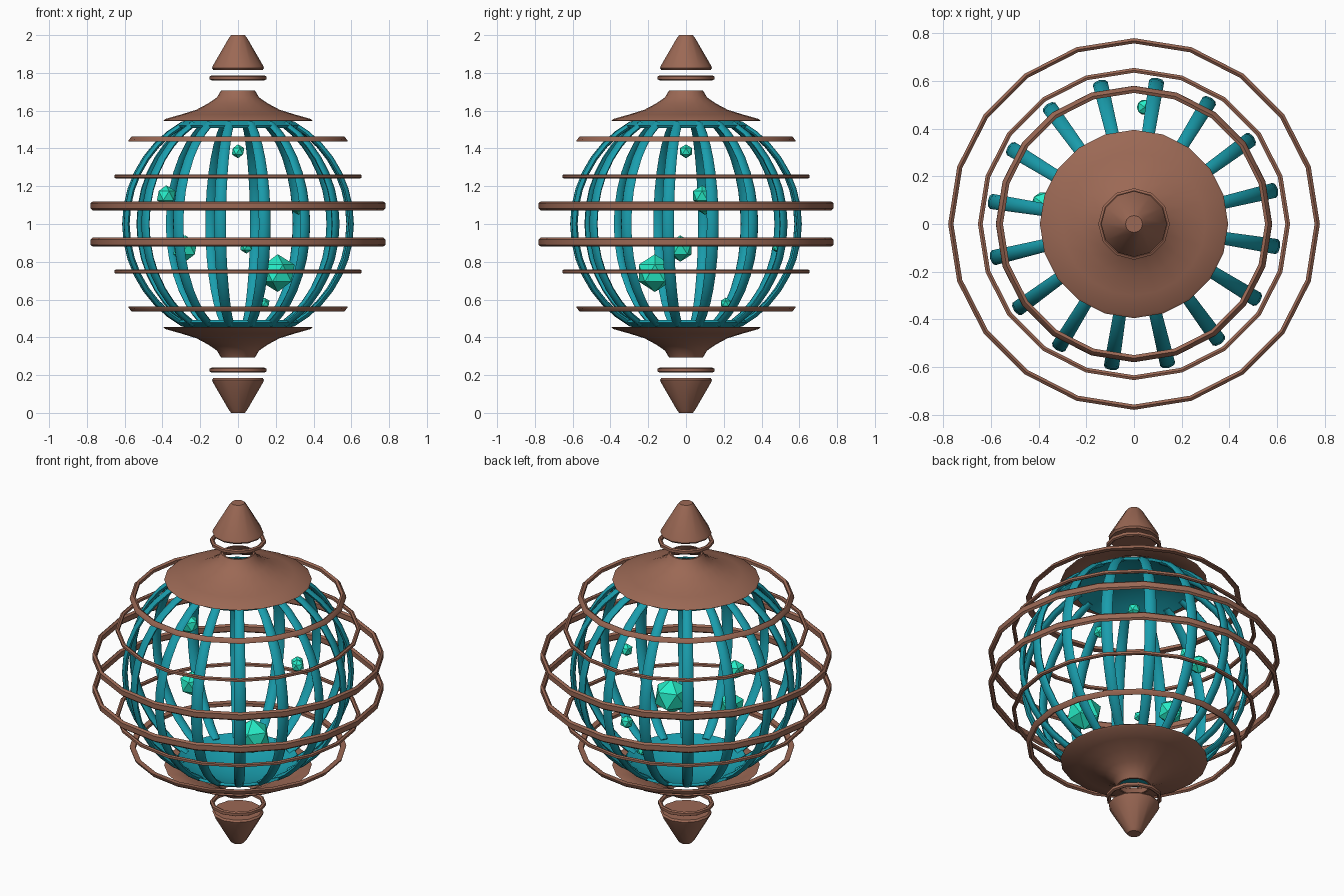
import bpy, bmesh
from math import sin, cos, pi, radians, sqrt, asin

if "Cube" in bpy.data.objects:
    bpy.data.objects.remove(bpy.data.objects["Cube"])


def material(name, rgb):
    m = bpy.data.materials.new(name)
    m.diffuse_color = (*rgb, 1)
    m.use_nodes = True
    m.node_tree.nodes["Principled BSDF"].inputs["Base Color"].default_value = m.diffuse_color
    return m


BROWN = material("brown", (0.33, 0.14, 0.09))
TEAL = material("teal", (0.01, 0.34, 0.42))
GREEN = material("green", (0.02, 0.85, 0.58))


def finish(name, bm, mat, smooth=None):
    bmesh.ops.remove_doubles(bm, verts=bm.verts, dist=1e-5)
    bmesh.ops.recalc_face_normals(bm, faces=bm.faces)
    me = bpy.data.meshes.new(name)
    bm.to_mesh(me)
    bm.free()
    me.materials.append(mat)
    ob = bpy.data.objects.new(name, me)
    bpy.context.collection.objects.link(ob)
    if smooth:
        bpy.ops.object.select_all(action='DESELECT')
        ob.select_set(True)
        bpy.context.view_layer.objects.active = ob
        bpy.ops.object.shade_smooth_by_angle(angle=radians(smooth))
    return ob


def lathe(name, profile, mat, sides, closed=True, smooth=40):
    """Revolve (radius, z) points around the z axis."""
    bm = bmesh.new()
    rows = [[bm.verts.new((r * cos(2 * pi * i / sides), r * sin(2 * pi * i / sides), z))
             for r, z in profile] for i in range(sides)]
    n = len(profile)
    for i in range(sides):
        a, b = rows[i], rows[(i + 1) % sides]
        for j in range(n if closed else n - 1):
            k = (j + 1) % n
            bm.faces.new((a[j], b[j], b[k], a[k]))
    bmesh.ops.dissolve_degenerate(bm, edges=bm.edges, dist=1e-6)
    return finish(name, bm, mat, smooth)


def ring(name, radius, z, thick, tall, sides=20):
    """Hoop with a rounded six-sided section; radius is the outer one."""
    w, h = thick / 2, tall / 2
    c = radius - w
    lathe(name, [(c + w, z - h * .6), (c + w, z + h * .6), (c, z + h),
                 (c - w, z + h * .6), (c - w, z - h * .6), (c, z - h)], BROWN, sides)


# Parts mirrored above and below the middle
for side, s in (("upper", 1), ("lower", -1)):
    def up(pts):
        return [(r, 1 + s * d) for r, d in pts]

    # Hoops around the cage
    ring(side + "_middle_hoop", 0.78, 1 + s * 0.096, 0.022, 0.048)
    ring(side + "_thin_hoop", 0.655, 1 + s * 0.252, 0.020, 0.022)
    lathe(side + "_outer_hoop", up([(0.58, 0.436), (0.578, 0.446), (0.563, 0.462),
                                    (0.55, 0.455), (0.55, 0.438)]), BROWN, 20)
    # Flared plate with open neck
    lathe(side + "_plate", up([(0.385, 0.544), (0.395, 0.548), (0.385, 0.556),
                               (0.30, 0.580), (0.22, 0.605), (0.155, 0.640),
                               (0.112, 0.670), (0.090, 0.706), (0.080, 0.706),
                               (0.100, 0.665), (0.145, 0.630), (0.22, 0.593),
                               (0.30, 0.566)]), BROWN, 20, smooth=45)
    # Floating collar and pointed finial
    ring(side + "_collar", 0.15, 1 + s * 0.774, 0.02, 0.026, 12)
    lathe(side + "_finial", up([(0, 0.815), (0.13, 0.815), (0.138, 0.825), (0.132, 0.84),
                                (0.048, 0.985), (0.036, 1.0), (0, 1.0)]),
          BROWN, 12, closed=False)
    # Shallow dome closing the cage under the plate
    R, start = 0.617, asin(0.522 / 0.617)
    outer = [(R * cos(start + (pi / 2 - start) * i / 4),
              R * sin(start + (pi / 2 - start) * i / 4)) for i in range(4)] + [(0, R)]
    inner = [(r * 0.975, d * 0.975) for r, d in reversed(outer)]
    lathe(side + "_dome", up(outer + inner), TEAL, 32)

# Curved cage ribs, narrowing towards the ends
R_RIB, STEPS, END = 0.606, 14, asin(0.53 / 0.606)
section = [(cos(2 * pi * k / 8), sin(2 * pi * k / 8)) for k in range(8)]
for n in range(16):
    a = radians(13.5 + 22.5 * n)
    bm = bmesh.new()
    loops = []
    for i in range(STEPS + 1):
        t = END * (2 * i / STEPS - 1)
        width = 0.018 + 0.014 * cos(t)
        loop = []
        for p, q in section:
            rad = R_RIB + 0.015 * p
            x, y, z = rad * cos(t), width * q, rad * sin(t)
            loop.append(bm.verts.new((x * cos(a) - y * sin(a),
                                      x * sin(a) + y * cos(a), 1 + z)))
        loops.append(loop)
    for u, v in zip(loops, loops[1:]):
        for k in range(8):
            m = (k + 1) % 8
            bm.faces.new((u[k], u[m], v[m], v[k]))
    bm.faces.new(loops[0])
    bm.faces.new(loops[-1])
    finish("cage_rib_%02d" % (n + 1), bm, TEAL, 50)

# Floating faceted gems: x, y, z, radius
gems = [(0, 0, 1.385, 0.037), (0.045, 0.49, 0.88, 0.037), (-0.38, 0.085, 1.15, 0.055),
        (0.21, -0.165, 0.74, 0.10), (-0.28, -0.03, 0.87, 0.07),
        (0.32, 0.10, 1.085, 0.037), (0.14, 0.21, 0.58, 0.03)]
for i, (x, y, z, r) in enumerate(gems):
    bm = bmesh.new()
    bmesh.ops.create_icosphere(bm, subdivisions=1, radius=r)
    bmesh.ops.translate(bm, verts=bm.verts, vec=(x, y, z))
    finish("gem_%d" % (i + 1), bm, GREEN)
